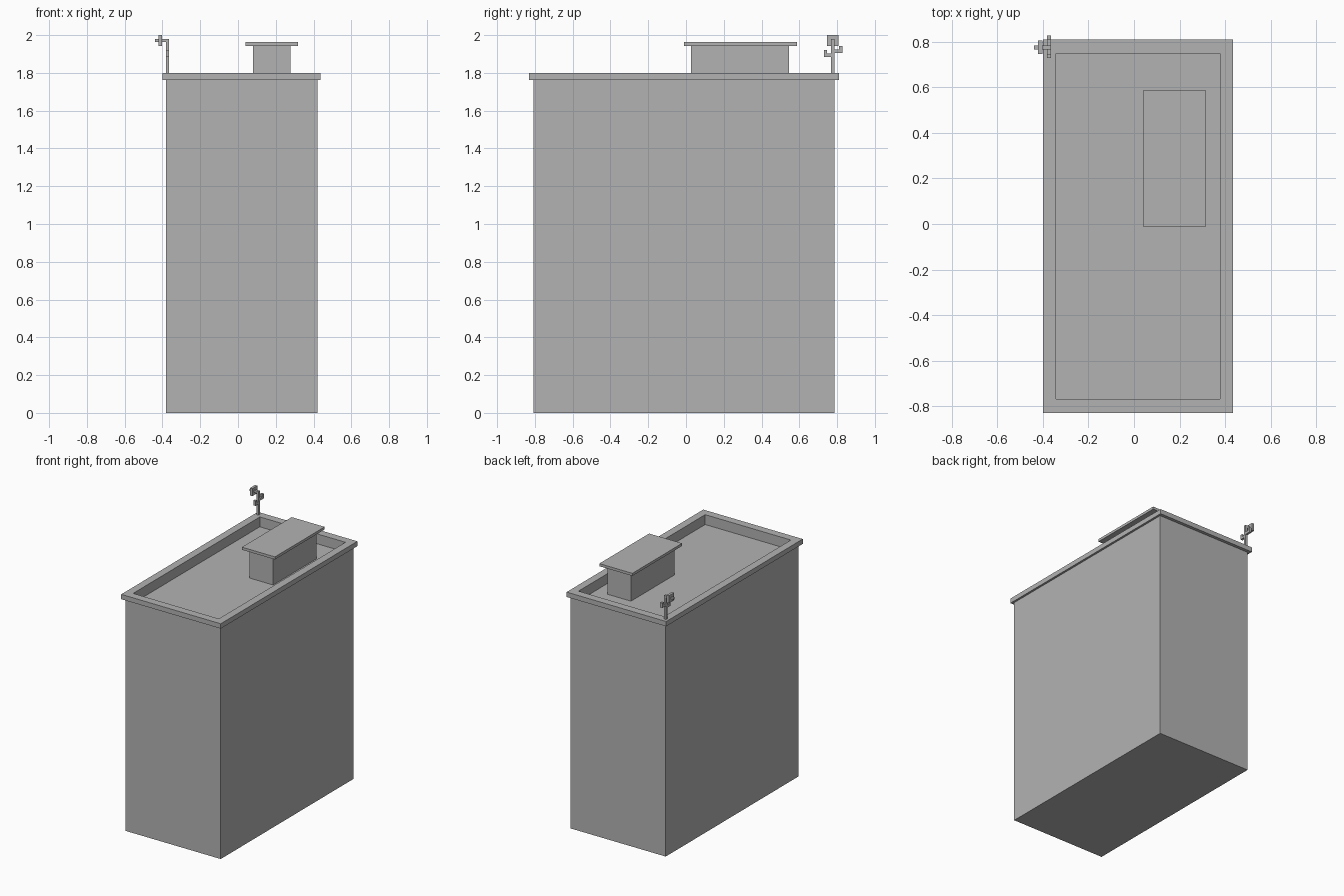
import bpy
import bmesh

if "Cube" in bpy.data.objects:
    bpy.data.objects.remove(bpy.data.objects["Cube"], do_unlink=True)

# Single plain grey
grey = bpy.data.materials.new("plain grey")
grey.use_nodes = True
colour = (0.45, 0.45, 0.45, 1)
grey.diffuse_color = colour
grey.node_tree.nodes["Principled BSDF"].inputs["Base Color"].default_value = colour


def loft(name, levels):
    """Stack rectangles (x0, x1, y0, y1, z) into one closed flat-faced solid."""
    bm = bmesh.new()
    rings = [[bm.verts.new(p) for p in
              ((x0, y0, z), (x1, y0, z), (x1, y1, z), (x0, y1, z))]
             for x0, x1, y0, y1, z in levels]
    bm.faces.new(rings[0][::-1])
    for low, high in zip(rings, rings[1:]):
        for i in range(4):
            j = (i + 1) % 4
            bm.faces.new((low[i], low[j], high[j], high[i]))
    bm.faces.new(rings[-1])
    mesh = bpy.data.meshes.new(name)
    bm.to_mesh(mesh)
    bm.free()
    mesh.materials.append(grey)
    obj = bpy.data.objects.new(name, mesh)
    bpy.context.collection.objects.link(obj)
    return obj


def box(name, x0, x1, y0, y1, z0, z1):
    return loft(name, [(x0, x1, y0, y1, z0), (x0, x1, y0, y1, z1)])


# Building: walls, overhanging parapet, sunken roof
wall = (-0.38, 0.42, -0.807, 0.786)
rim = (-0.40, 0.436, -0.83, 0.81)
well = (-0.342, 0.378, -0.77, 0.75)
roof_z, eave_z, rim_z = 1.725, 1.763, 1.80
loft("building", [(*wall, 0), (*wall, eave_z), (*rim, eave_z),
                  (*rim, rim_z), (*well, rim_z), (*well, roof_z)])

# Rooftop hut with flat cap
box("roof_hut", 0.08, 0.277, 0.026, 0.546, roof_z, 1.943)
box("roof_hut_cap", 0.04, 0.317, -0.01, 0.587, 1.943, 1.963)

# Antenna on the back right corner
px0, px1, py0, py1 = -0.382, -0.364, 0.767, 0.785
box("antenna_pole", px0, px1, py0, py1, rim_z, 1.98)
box("antenna_arm", -0.402, px0, py0, py1, 1.963, 1.98)
box("antenna_panel", -0.422, -0.402, 0.747, 0.807, 1.943, 2.0)
box("antenna_tip", -0.44, -0.422, py0, py1, 1.963, 1.98)
# Stepped side brackets with upright prongs
for side, outer, inner, edge, z in (("front", 0.73, 0.747, py0, 1.885),
                                    ("back", 0.829, 0.81, py1, 1.905)):
    box("antenna_bracket_" + side, px0, px1, *sorted((inner, edge)), z, z + 0.018)
    box("antenna_prong_" + side, px0, px1, *sorted((outer, inner)), z, z + 0.037)
